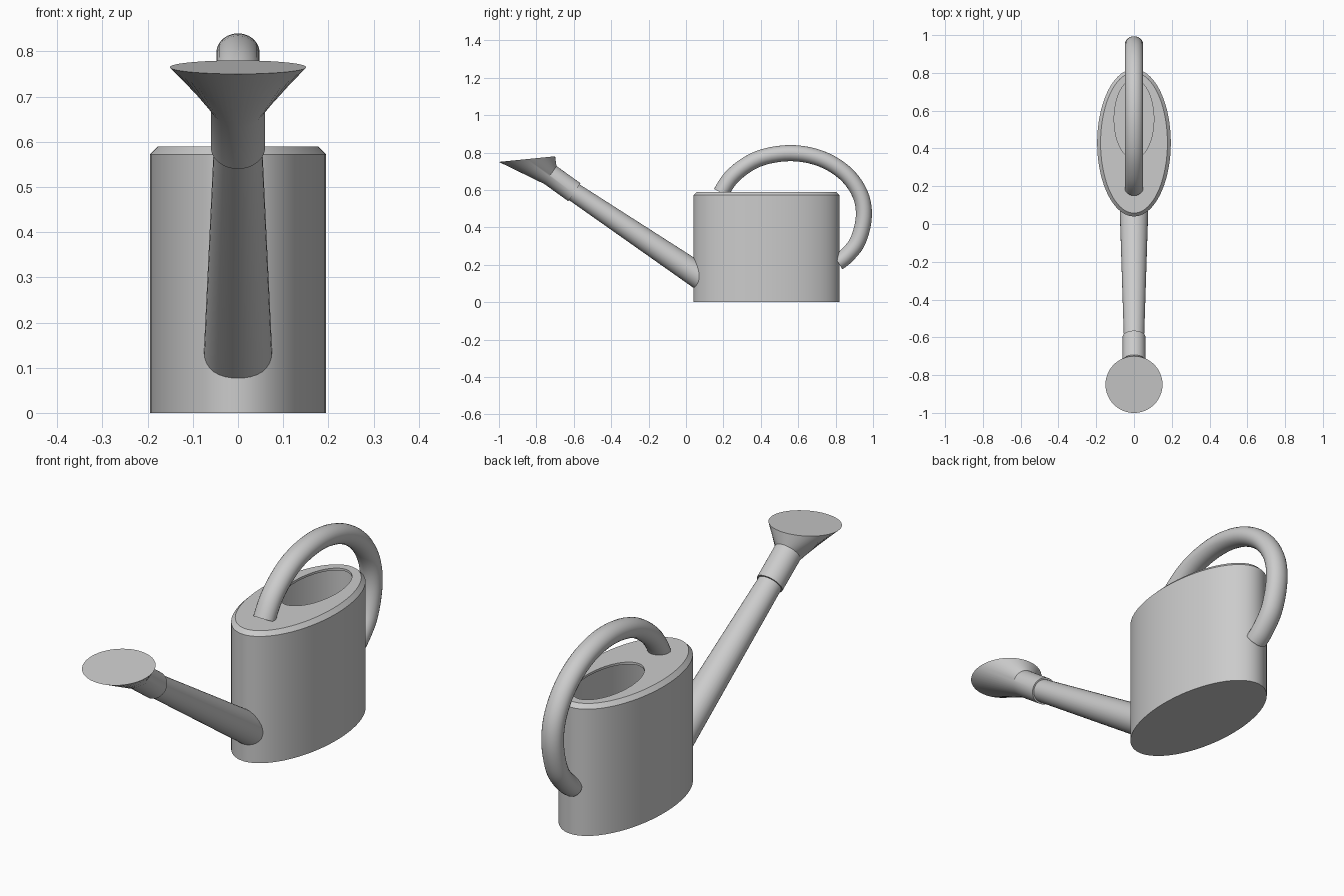
import bpy, bmesh, math
from mathutils import Vector

if "Cube" in bpy.data.objects:
    bpy.data.objects.remove(bpy.data.objects["Cube"])


def ring(y, z, u, rx, ru):
    """Elliptical section: half width rx along x, half width ru along u (in the yz plane)."""
    return (Vector((0, y, z)), Vector((0, u[0], u[1])).normalized(), rx, ru)


def loft(name, rings, sides=32):
    """Skin a list of sections into a closed, capped, smooth object."""
    bm = bmesh.new()
    loops = []
    for c, u, rx, ru in rings:
        loop = []
        for i in range(sides):
            a = 2 * math.pi * i / sides
            loop.append(bm.verts.new(c + Vector((rx * math.cos(a), 0, 0)) + u * (ru * math.sin(a))))
        loops.append(loop)
    for a, b in zip(loops, loops[1:]):
        for i in range(sides):
            j = (i + 1) % sides
            bm.faces.new((a[i], a[j], b[j], b[i]))
    bm.faces.new(loops[0])
    bm.faces.new(loops[-1])
    bmesh.ops.recalc_face_normals(bm, faces=bm.faces)
    mesh = bpy.data.meshes.new(name)
    bm.to_mesh(mesh)
    bm.free()
    ob = bpy.data.objects.new(name, mesh)
    bpy.context.collection.objects.link(ob)
    bpy.ops.object.select_all(action='DESELECT')
    bpy.context.view_layer.objects.active = ob
    ob.select_set(True)
    bpy.ops.object.shade_smooth_by_angle(angle=math.radians(35))
    return ob


# Hollow oval tank: outer wall, bevelled shoulder, filling hole, inner wall, floor
flat = (1, 0)
loft("tank", [
    ring(0.43, 0.0, flat, 0.195, 0.39),
    ring(0.43, 0.572, flat, 0.195, 0.39),
    ring(0.43, 0.59, flat, 0.177, 0.372),
    ring(0.555, 0.59, flat, 0.105, 0.21),
    ring(0.555, 0.58, flat, 0.105, 0.21),
    ring(0.43, 0.58, flat, 0.175, 0.37),
    ring(0.43, 0.565, flat, 0.187, 0.382),
    ring(0.43, 0.01, flat, 0.187, 0.382),
], 72)

# Tapered spout
across = (0.56, 0.83)
loft("spout", [
    ring(0.12, 0.106, across, 0.077, 0.07),
    ring(-0.62, 0.603, across, 0.053, 0.05),
])

# Collar flaring into the round sprinkler rose
loft("sprinkler_rose", [
    ring(-0.597, 0.588, across, 0.06, 0.058),
    ring(-0.725, 0.68, across, 0.06, 0.058),
    ring(-0.85, 0.765, (1, 0.1), 0.151, 0.151),
], 48)

# Looped handle swept along a smooth path
path = [Vector(p) for p in (
    (0.155, 0.49), (0.188, 0.585), (0.26, 0.685), (0.39, 0.768), (0.56, 0.797),
    (0.72, 0.768), (0.85, 0.69), (0.93, 0.58), (0.951, 0.46), (0.92, 0.33),
    (0.86, 0.25), (0.80, 0.205), (0.72, 0.17))]
sections = []
for p0, p1, p2, p3 in zip(path, path[1:], path[2:], path[3:]):
    for k in range(5):
        t = k / 5
        p = 0.5 * (2 * p1 + (p2 - p0) * t + (2 * p0 - 5 * p1 + 4 * p2 - p3) * t ** 2
                   + (3 * p1 - p0 - 3 * p2 + p3) * t ** 3)
        d = 0.5 * ((p2 - p0) + 2 * (2 * p0 - 5 * p1 + 4 * p2 - p3) * t
                   + 3 * (3 * p1 - p0 - 3 * p2 + p3) * t ** 2)
        sections.append(ring(p.x, p.y, (-d.y, d.x), 0.048, 0.043))
loft("handle", sections, 24)
